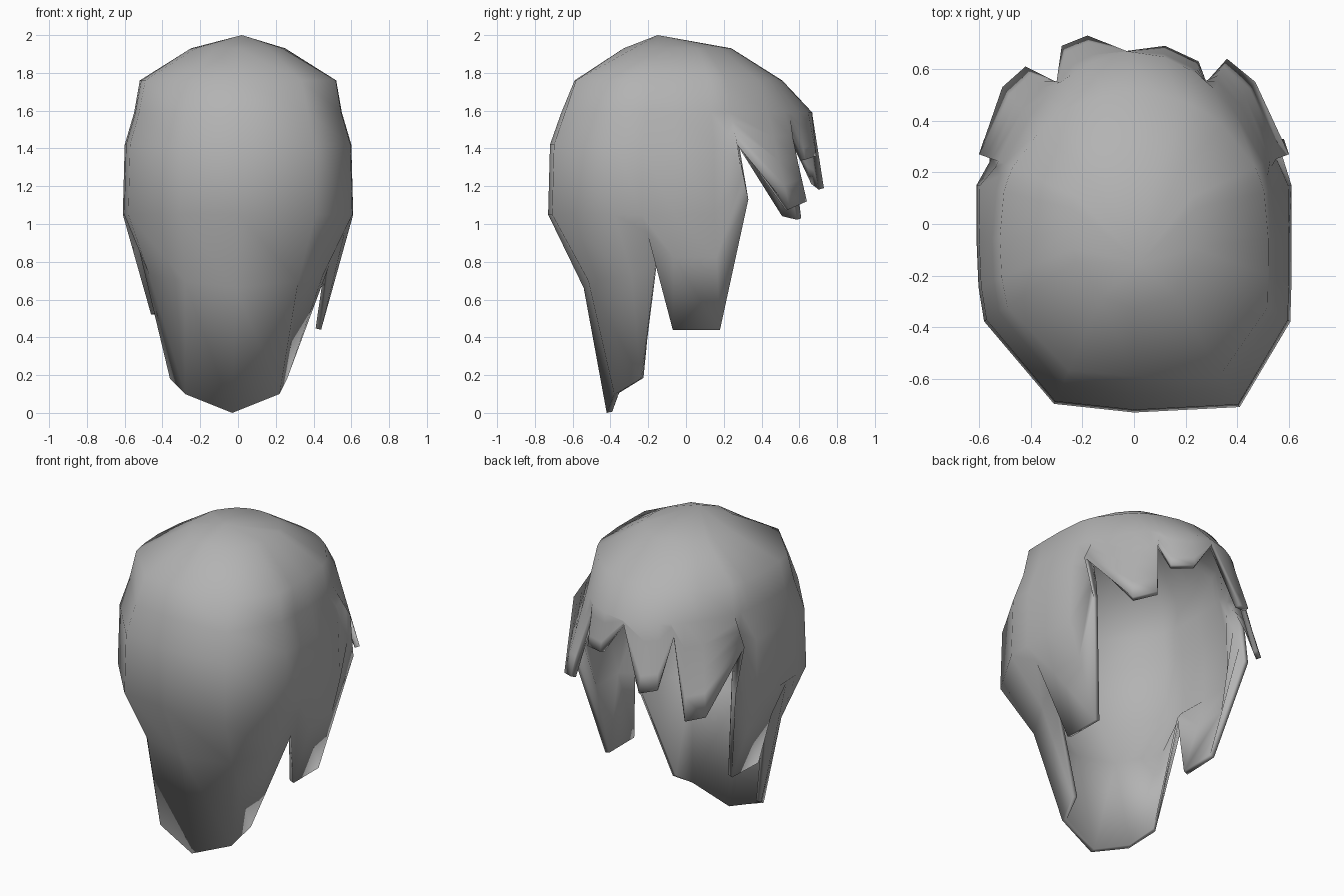
import bpy, math
from mathutils import Vector

cube = bpy.data.objects.get("Cube")
if cube:
    bpy.data.objects.remove(cube)

# Dome sections: height, half width, reach to -y, reach to +y,
# then squareness of the +y half, the rear right and the rear left
SECTIONS = {"crown": (1.93, .25, .33, .24, 2, 2, 2.4),
            "upper": (1.76, .52, .59, .51, 2, 3, 6),
            "brow": (1.59, .55, .66, .67, 1.8, 3, 5),
            "temple": (1.42, .6, .72, .7, 2.8, 3, 5),
            "nape": (1.05, .61, .73, .7, 3.5, 3, 5)}

# Hem of the hair: direction in degrees, then x, y, z
HEM = [
    # left front lock
    (25, .6, .27, 1.42), (48, .47, .55, 1.08), (59, .36, .64, 1.12), (64, .28, .55, 1.51),
    # short and middle front locks
    (70, .25, .63, 1.34), (80, .12, .69, 1.36), (92, -.03, .67, 1.57),
    (104, -.18, .73, 1.19), (111, -.28, .69, 1.22), (117, -.3, .55, 1.51),
    # right front lock
    (124, -.42, .61, 1.03), (134, -.51, .53, 1.05), (155, -.6, .27, 1.42),
    # right side lock
    (160, -.58, .33, 1.13), (166, -.45, .18, .52), (186, -.46, -.07, .52), (202, -.48, -.16, .92),
    # long tail
    (213, -.36, -.24, .18), (246, -.28, -.38, .1), (270, -.03, -.42, 0),
    (300, .22, -.38, .1), (328, .26, -.24, .18), (339, .49, -.16, .8),
    # left side lock
    (354, .44, -.07, .44), (374, .44, .18, .44), (380, .58, .33, 1.13),
]


def dome(name, degrees):
    """Point on a rounded-square section of the dome."""
    z, wide, rear, fore, fore_power, right_power, left_power = SECTIONS[name]
    c, s = math.cos(math.radians(degrees)), math.sin(math.radians(degrees))
    if s > 0:
        deep, power = fore, fore_power
    else:
        deep, power = rear, left_power if c > 0 else right_power
    r = (abs(c / wide) ** power + abs(s / deep) ** power) ** (-1 / power)
    return Vector((r * c, r * s, z))


def strand(degrees, x, y, z):
    """One column of points from the crown to the hem."""
    tip = Vector((x, y, z))
    points = [dome(n, degrees) for n in ("crown", "upper", "brow")]
    if z > 1:
        points += [points[-1].lerp(tip, t) for t in (.25, .5, .75)]
    else:
        temple, nape = dome("temple", degrees), dome("nape", degrees)
        middle = nape.lerp(tip, .37)
        if z < .3:
            # the tail narrows quickly below the nape
            middle.x *= .94
            middle.y *= .88
        points += [temple, nape, middle]
    return points + [tip]


# Hair shell
columns = [strand(*h) for h in HEM]
rows, count = len(columns[0]), len(columns)
verts = [p for col in columns for p in col] + [Vector((.02, -.15, 2))]
faces = []
for i in range(count):
    a, b = i * rows, (i + 1) % count * rows
    faces.append((len(verts) - 1, a, b))
    faces += [(a + k, a + k + 1, b + k + 1, b + k) for k in range(rows - 1)]
mesh = bpy.data.meshes.new("hair")
mesh.from_pydata(verts, [], faces)
hair = bpy.data.objects.new("hair", mesh)
bpy.context.collection.objects.link(hair)

# Grey hair colour
grey = bpy.data.materials.new("hair_grey")
grey.use_nodes = True
colour = (.45, .45, .45, 1)
grey.diffuse_color = colour
grey.node_tree.nodes["Principled BSDF"].inputs["Base Color"].default_value = colour
mesh.materials.append(grey)

# Thin wall with softly shaded rim
wall = hair.modifiers.new("wall", "SOLIDIFY")
wall.thickness = .03
wall.offset = -1
bpy.context.view_layer.objects.active = hair
hair.select_set(True)
bpy.ops.object.modifier_apply(modifier="wall")
bpy.ops.object.shade_smooth()
